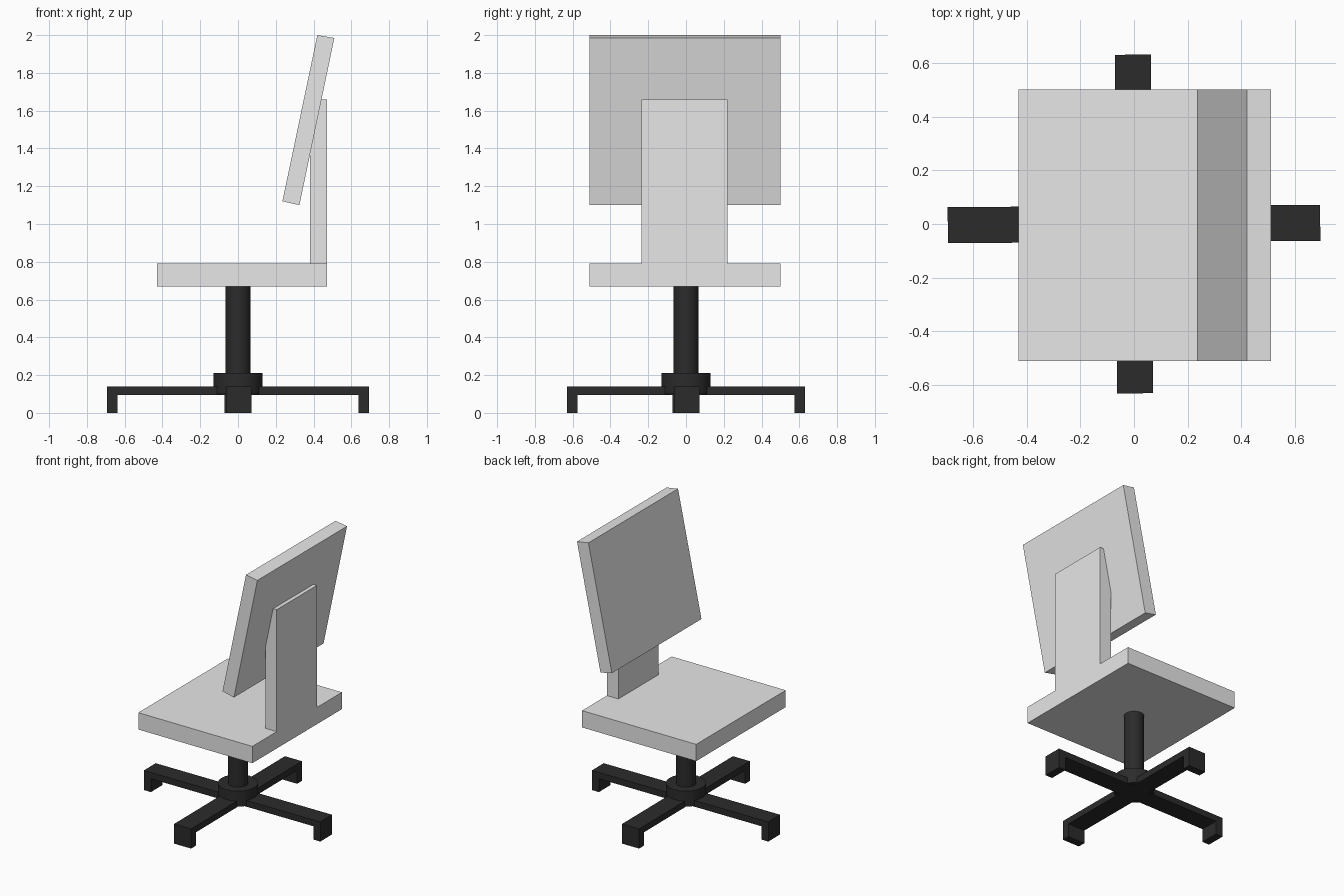
import bpy, bmesh, math
from mathutils import Matrix, Vector

cube = bpy.data.objects.get("Cube")
if cube:
    bpy.data.objects.remove(cube, do_unlink=True)


def material(name, rgb):
    m = bpy.data.materials.new(name)
    m.use_nodes = True
    m.diffuse_color = (*rgb, 1)
    bsdf = next(n for n in m.node_tree.nodes if n.type == 'BSDF_PRINCIPLED')
    bsdf.inputs["Base Color"].default_value = (*rgb, 1)
    return m


grey = material("light grey", (0.8, 0.8, 0.8))
black = material("black plastic", (0.024, 0.024, 0.024))


def finish(name, bm, mat):
    bmesh.ops.recalc_face_normals(bm, faces=bm.faces)
    mesh = bpy.data.meshes.new(name)
    bm.to_mesh(mesh)
    bm.free()
    mesh.materials.append(mat)
    obj = bpy.data.objects.new(name, mesh)
    bpy.context.collection.objects.link(obj)
    return obj


def extrusion(name, profile, y0, y1, mat):
    """Extrude an (x, z) outline from y0 to y1."""
    bm = bmesh.new()
    face = bm.faces.new([bm.verts.new((x, y0, z)) for x, z in profile])
    out = bmesh.ops.extrude_face_region(bm, geom=[face])
    verts = [g for g in out["geom"] if isinstance(g, bmesh.types.BMVert)]
    bmesh.ops.translate(bm, verts=verts, vec=Vector((0, y1 - y0, 0)))
    return finish(name, bm, mat)


def cylinder(name, radius, z0, z1, mat):
    bm = bmesh.new()
    bmesh.ops.create_cone(bm, cap_ends=True, segments=24, radius1=radius,
                          radius2=radius, depth=z1 - z0,
                          matrix=Matrix.Translation((0, 0, (z0 + z1) / 2)))
    obj = finish(name, bm, mat)
    bpy.ops.object.select_all(action='DESELECT')
    obj.select_set(True)
    bpy.context.view_layer.objects.active = obj
    bpy.ops.object.shade_smooth_by_angle(angle=math.radians(35))
    return obj


def rect(x0, x1, z0, z1):
    return [(x0, z0), (x1, z0), (x1, z1), (x0, z1)]


# Seat, upright support and tilted backrest
extrusion("seat", rect(-0.43, 0.47, 0.67, 0.79), -0.51, 0.5, grey)
extrusion("back_support", rect(0.38, 0.47, 0.79, 1.66), -0.235, 0.22, grey)
extrusion("backrest", [(0.235, 1.12), (0.325, 1.1), (0.51, 1.985), (0.42, 2.0)],
          -0.51, 0.5, grey)

# Column and hub
cylinder("column", 0.066, 0.14, 0.67, black)
cylinder("hub", 0.13, 0.1, 0.21, black)

# Four arms with downturned feet; the long pair meets in the middle
HALF = 0.067
for i, (name, reach, inner) in enumerate((
        ("left_arm", 0.693, 0), ("back_arm", 0.63, HALF),
        ("right_arm", 0.693, 0), ("front_arm", 0.63, HALF))):
    inside = reach - 0.055
    outline = [(inner, 0.095), (inside, 0.095), (inside, 0), (reach, 0),
               (reach, 0.14), (inner, 0.14)]
    arm = extrusion(name, outline, -HALF, HALF, black)
    arm.data.transform(Matrix.Rotation(math.radians(90 * i + 0.35), 4, 'Z'))
